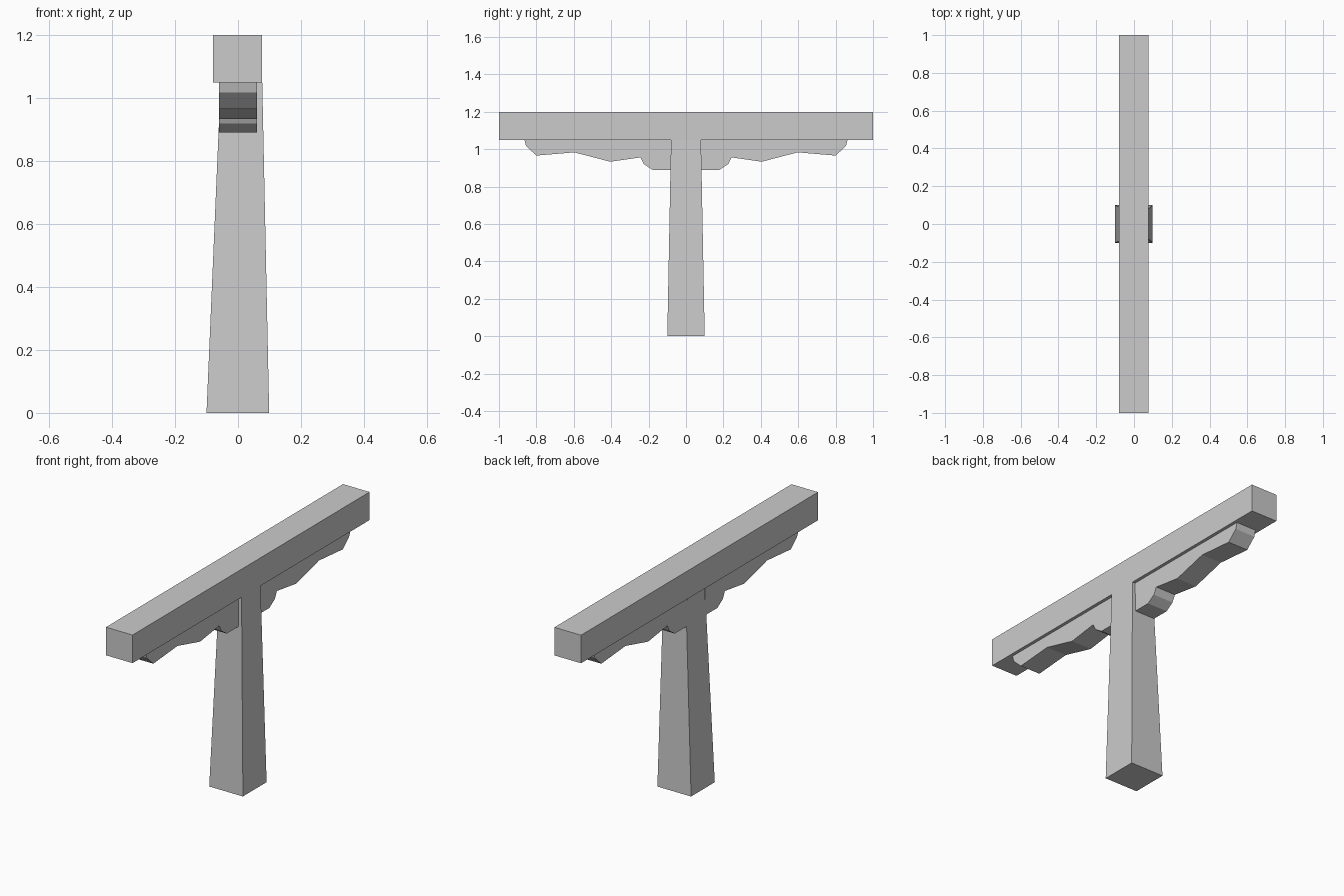
import bpy

if "Cube" in bpy.data.objects:
    bpy.data.objects.remove(bpy.data.objects["Cube"])


def make_object(name, verts, faces):
    mesh = bpy.data.meshes.new(name)
    mesh.from_pydata(verts, [], faces)
    mesh.update()
    obj = bpy.data.objects.new(name, mesh)
    bpy.context.collection.objects.link(obj)
    return obj


def loft(name, lower, upper, cap_top=True):
    """Join two matching loops (counter-clockwise from the upper end) into a solid."""
    n = len(lower)
    faces = [(i, (i + 1) % n, n + (i + 1) % n, n + i) for i in range(n)]
    faces.append(tuple(reversed(range(n))))
    if cap_top:
        faces.append(tuple(range(n, 2 * n)))
    return make_object(name, lower + upper, faces)


def rect(x0, x1, y, z):
    return [(x0, -y, z), (x1, -y, z), (x1, y, z), (x0, y, z)]


BEAM_BOTTOM, BEAM_TOP = 1.05, 1.2

# Horizontal beam
loft("beam", rect(-0.08, 0.077, 1, BEAM_BOTTOM), rect(-0.08, 0.077, 1, BEAM_TOP))

# Tapered post, flush with the beam on +x and set in on -x
loft("post", rect(-0.1, 0.099, 0.1, 0), rect(-0.055, 0.077, 0.08, BEAM_BOTTOM), cap_top=False)

# Carved brackets under the beam, mirrored to both sides of the post
profile = [(0.075, BEAM_BOTTOM), (0.075, 0.89), (0.18, 0.89), (0.225, 0.92),
           (0.243, 0.956), (0.405, 0.933), (0.597, 0.983), (0.80, 0.966),
           (0.855, 1.017), (0.864, BEAM_BOTTOM)]
for name, side in (("back_bracket", 1), ("front_bracket", -1)):
    loop = profile if side > 0 else profile[::-1]
    loft(name, [(-0.06, side * y, z) for y, z in loop],
         [(0.06, side * y, z) for y, z in loop])
